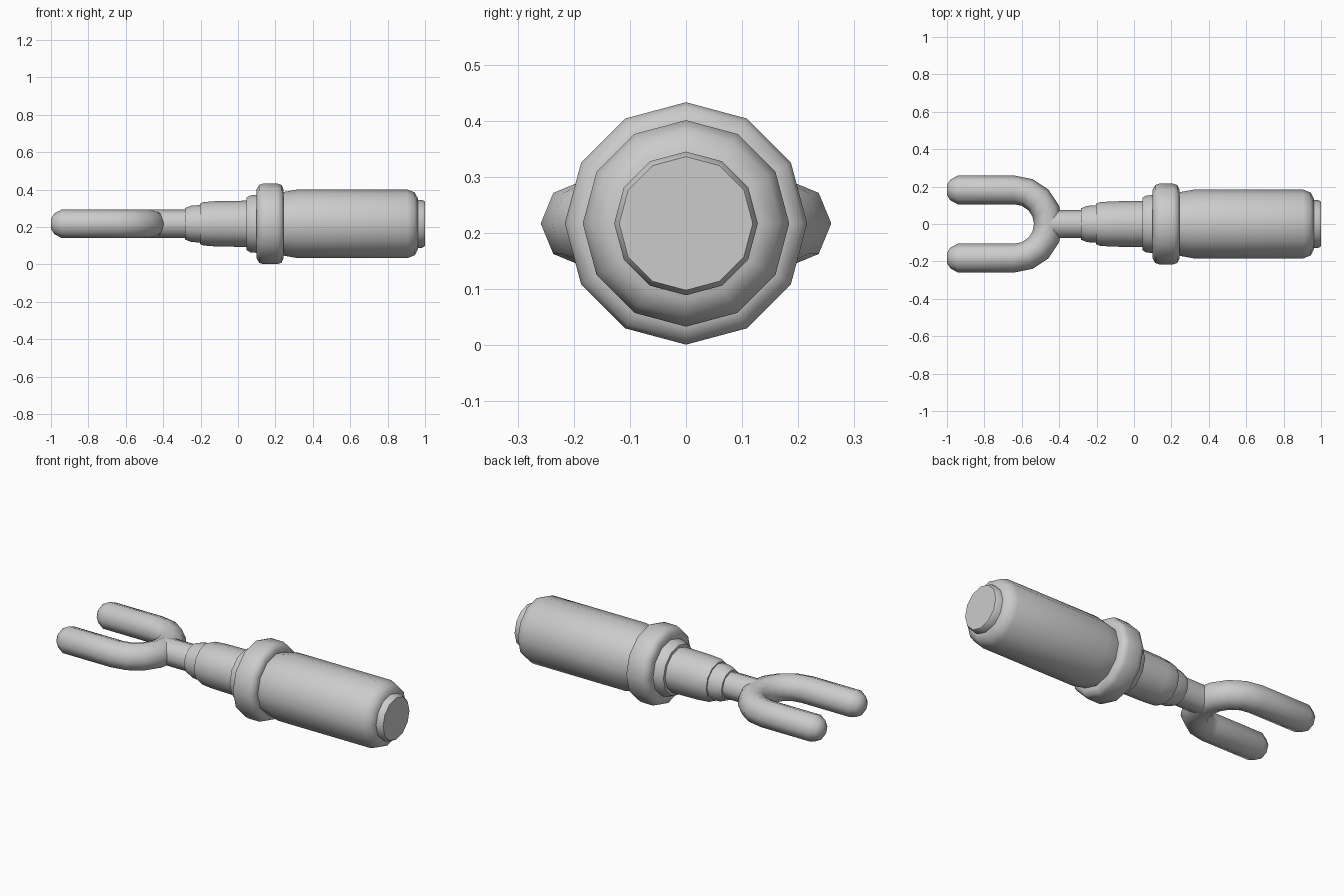
import bpy, bmesh, math
from mathutils import Vector

if "Cube" in bpy.data.objects:
    bpy.data.objects.remove(bpy.data.objects["Cube"])

ZC = 0.217  # height of the tool's long axis


def sweep(name, rings, sides):
    """Skin round cross-sections given as (x, y, heading, radius)."""
    bm = bmesh.new()
    loops = []
    for x, y, head, r in rings:
        side = Vector((-math.sin(head), math.cos(head), 0))
        loop = []
        for i in range(sides):
            a = 2 * math.pi * i / sides
            loop.append(bm.verts.new(Vector((x, y, ZC)) + side * (r * math.cos(a))
                                     + Vector((0, 0, r * math.sin(a)))))
        loops.append(loop)
    for a, b in zip(loops, loops[1:]):
        for i in range(sides):
            j = (i + 1) % sides
            bm.faces.new((a[i], a[j], b[j], b[i]))
    bm.faces.new(loops[0])
    bm.faces.new(loops[-1])
    bmesh.ops.recalc_face_normals(bm, faces=bm.faces)
    mesh = bpy.data.meshes.new(name)
    bm.to_mesh(mesh)
    bm.free()
    ob = bpy.data.objects.new(name, mesh)
    bpy.context.collection.objects.link(ob)
    bpy.ops.object.select_all(action='DESELECT')
    ob.select_set(True)
    bpy.context.view_layer.objects.active = ob
    bpy.ops.object.shade_smooth_by_angle(angle=math.radians(50))
    return ob


def turned(name, profile, sides=12):
    """Turned part on the long axis, profile as (x, radius)."""
    return sweep(name, [(x, 0, 0, r) for x, r in profile], sides)


# Handle and its end cap
turned("end_cap", [(0.93, 0.128), (0.985, 0.128), (1.0, 0.119)])
turned("handle", [(0.22, 0.163), (0.25, 0.171), (0.32, 0.184), (0.905, 0.184),
                  (0.945, 0.168), (0.962, 0.135)])

# Collar and the step in front of it
turned("collar", [(0.10, 0.15), (0.10, 0.185), (0.113, 0.208), (0.135, 0.216),
                  (0.21, 0.216), (0.232, 0.208), (0.243, 0.185), (0.243, 0.15)])
turned("collar_step", [(0.045, 0.11), (0.045, 0.14), (0.065, 0.152), (0.12, 0.157)])

# Stepped shaft and neck
turned("shaft", [(-0.203, 0.08), (-0.203, 0.108), (-0.185, 0.116),
                 (-0.12, 0.121), (0.06, 0.124)])
turned("shaft_ring", [(-0.283, 0.06), (-0.283, 0.084), (-0.25, 0.097), (-0.19, 0.101)])
turned("neck", [(-0.46, 0.076), (-0.26, 0.076)], 8)

# Two-pronged fork: one tube from tip to tip around a half circle
R, BEND, TUBE = 0.182, -0.64, 0.077
tip = [(-1.0, 0.027), (-0.982, 0.055), (-0.942, TUBE)]
rings = [(x, -R, 0, r) for x, r in tip]
for k in range(9):
    a = math.pi * (k / 8 - 0.5)
    rings.append((BEND + R * math.cos(a), R * math.sin(a), a + math.pi / 2, TUBE))
rings += [(x, R, math.pi, r) for x, r in reversed(tip)]
sweep("fork", rings, 8)
